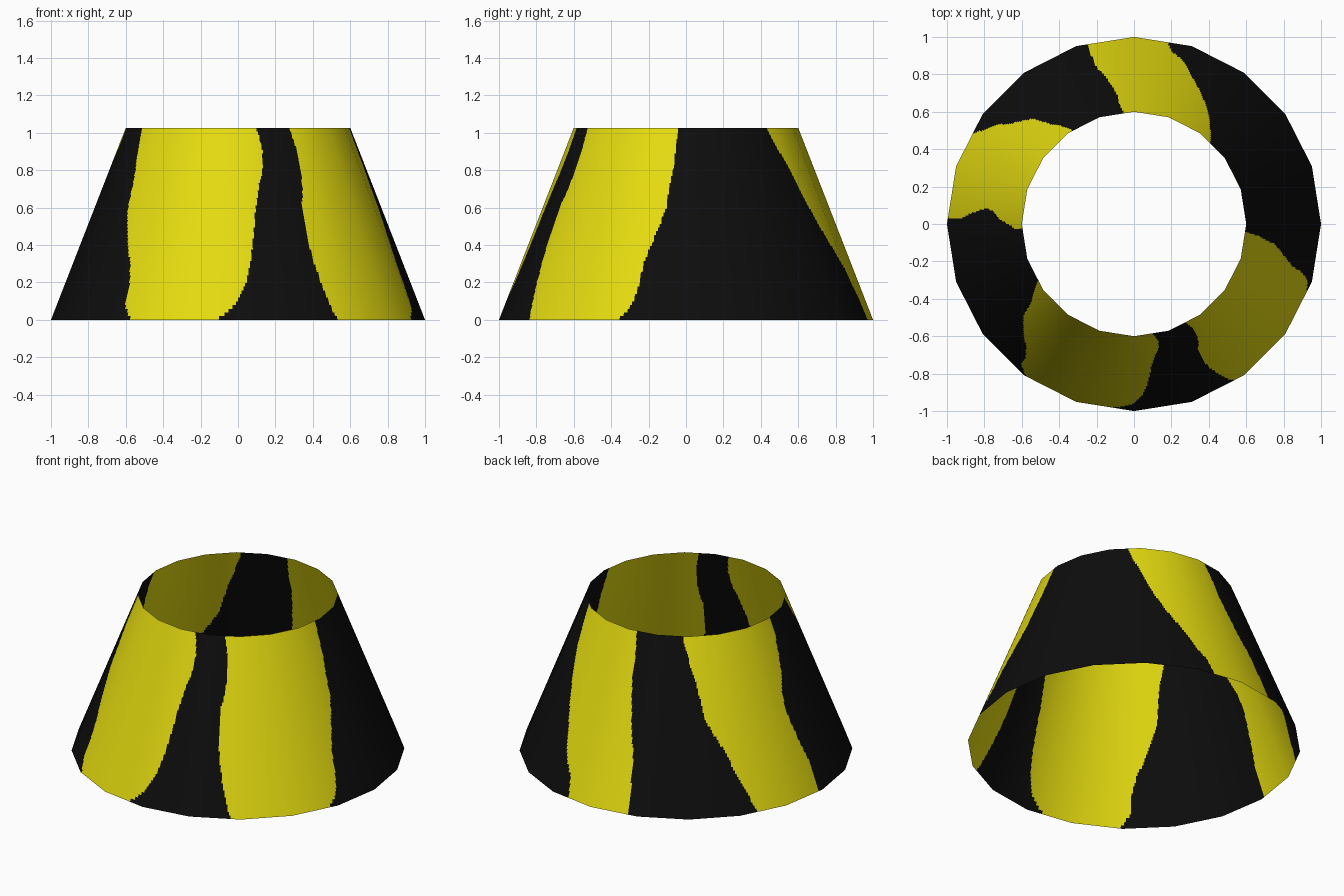
import bpy, math
from mathutils import Vector

if "Cube" in bpy.data.objects:
    bpy.data.objects.remove(bpy.data.objects["Cube"])

SIDES, SUB, ROWS = 20, 30, 52
H, R0, R1 = 1.027, 1.0, 0.6


def material(name, rgb):
    m = bpy.data.materials.new(name)
    m.diffuse_color = (*rgb, 1)
    m.use_nodes = True
    m.node_tree.nodes["Principled BSDF"].inputs["Base Color"].default_value = m.diffuse_color
    return m


# Wavy stripe borders: (start, end) angle in degrees against height
EVEN = [0, .05, .1, .2, .3, .4, .5, .6, .7, .8, .9, 1.03]
STRIPES = [
    # front right
    (list(zip(EVEN, [-57.4, -58.5, -59.5, -60.8, -62.2, -62.9, -63.2, -63.3, -61.3, -60.4, -60.5, -62.3])),
     list(zip(EVEN, [-21.8, -18.7, -17.1, -15.7, -15.1, -12.8, -10.4, -8, -7.2, -5.8, -5, -4.1]))),
    # front
    (list(zip(EVEN, [-125, -127.5, -129.2, -129.2, -131.3, -134.8, -138, -140.7, -141.5, -143, -145.7, -149.9])),
     list(zip(EVEN, [-96.5, -92.9, -90.3, -87.3, -85.8, -84.6, -83.7, -82.8, -81.2, -79, -78.1, -80.4]))),
    # left
    ([(0, 150.9), (.21, 145.2), (.37, 140.8), (.55, 133.6), (.74, 130.4), (1.03, 123)],
     [(0, 178.5), (.17, 178.3), (.31, 176.2), (.5, 173.9), (.61, 174.8), (.73, 178.3),
      (.87, 180.5), (.92, 182.4), (1.03, 182.5)]),
    # back
    ([(0, 79.4), (.12, 77.7), (.21, 73.4), (.35, 69.6), (.51, 63.5), (.65, 58.5), (.8, 53.9), (1.03, 46.4)],
     [(0, 104.7), (.19, 104.1), (.33, 103.5), (.54, 100.2), (.76, 97.4), (.89, 97), (1.03, 95)]),
]


def border(points, z):
    for (z0, a0), (z1, a1) in zip(points, points[1:]):
        if z <= z1:
            return a0 + (a1 - a0) * (z - z0) / (z1 - z0)
    return points[-1][1]


def is_yellow(angle, z):
    for lo, hi in STRIPES:
        a, b = border(lo, z), border(hi, z)
        if (angle - a) % 360 < b - a:
            return True
    return False


# Open twenty-sided cone wall, finely divided so the stripes can be cut in
COLS = SIDES * SUB
ring = []
for i in range(COLS):
    k, t = divmod(i, SUB)
    p, q = (Vector((math.cos(j * math.tau / SIDES), math.sin(j * math.tau / SIDES), 0)) for j in (k, k + 1))
    ring.append(p.lerp(q, t / SUB))

verts, faces, colours = [], [], []
for r in range(ROWS + 1):
    f = r / ROWS
    for p in ring:
        verts.append(p * (R0 + (R1 - R0) * f) + Vector((0, 0, H * f)))
for r in range(ROWS):
    for i in range(COLS):
        j = (i + 1) % COLS
        faces.append((r * COLS + i, r * COLS + j, (r + 1) * COLS + j, (r + 1) * COLS + i))
        mid = ring[i] + ring[j]
        angle = math.degrees(math.atan2(mid.y, mid.x))
        colours.append(1 if is_yellow(angle, (r + .5) / ROWS * H) else 0)

mesh = bpy.data.meshes.new("striped_cone_shade")
mesh.from_pydata(verts, [], faces)
mesh.materials.append(material("black", (.004, .004, .004)))
mesh.materials.append(material("yellow", (.78, .71, .005)))
for poly, c in zip(mesh.polygons, colours):
    poly.material_index = c
    poly.use_smooth = True
mesh.update()

# Rounded shading across the flat sides
slope = (R0 - R1) / H
mesh.normals_split_custom_set_from_vertices(
    [Vector((v.x, v.y, slope * math.hypot(v.x, v.y))).normalized() for v in verts])

obj = bpy.data.objects.new("striped_cone_shade", mesh)
bpy.context.collection.objects.link(obj)
